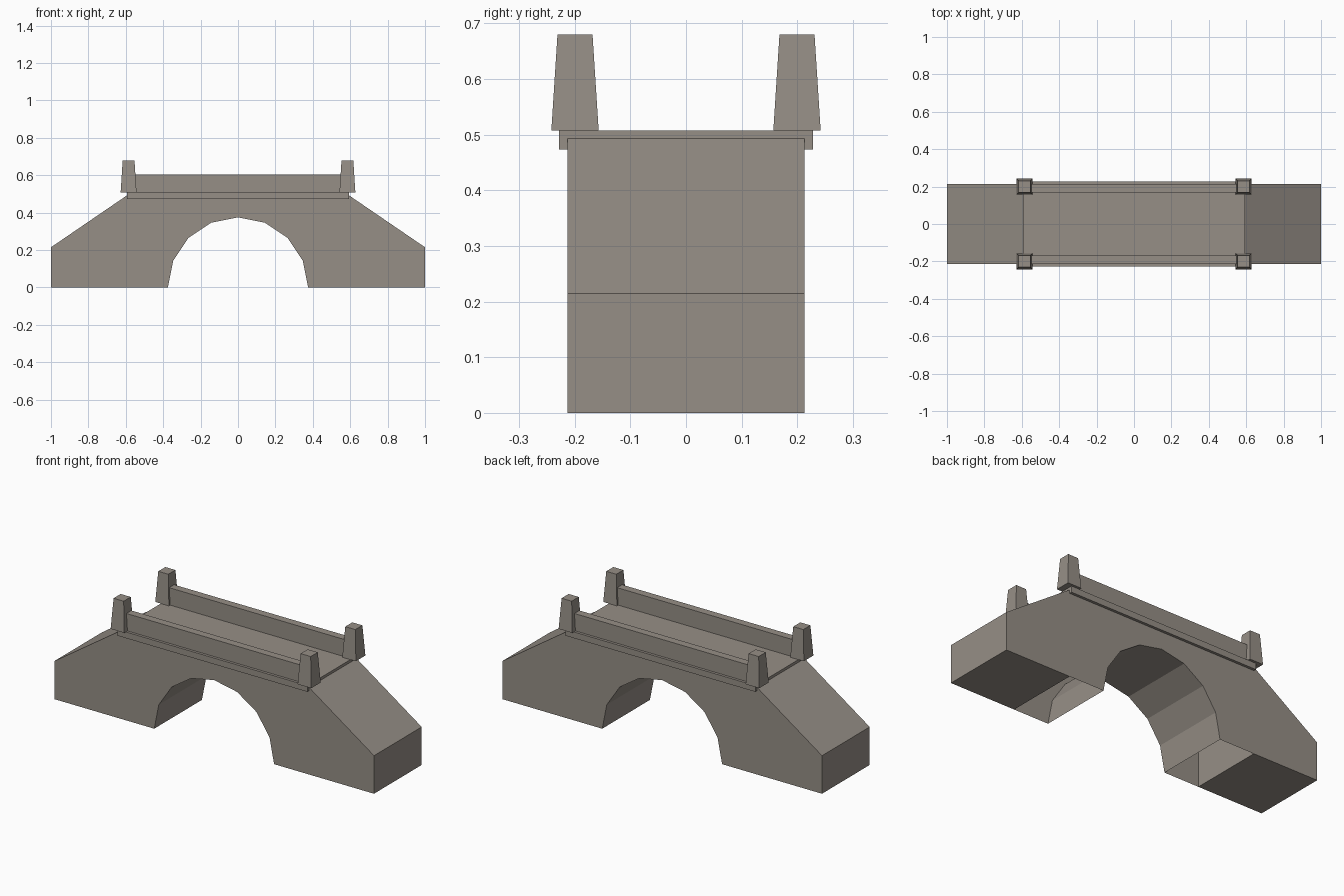
import bpy, bmesh, math

if "Cube" in bpy.data.objects:
    bpy.data.objects.remove(bpy.data.objects["Cube"])

stone = bpy.data.materials.new("warm grey stone")
stone.diffuse_color = (0.305, 0.274, 0.240, 1)
stone.use_nodes = True
stone.node_tree.nodes["Principled BSDF"].inputs["Base Color"].default_value = stone.diffuse_color

HALF_W = 0.213   # half width of the bridge body
TOP_X = 0.593    # where the ramps meet the flat top
TOP_Z = 0.493


def finish(bm, name):
    bmesh.ops.recalc_face_normals(bm, faces=bm.faces[:])
    me = bpy.data.meshes.new(name)
    bm.to_mesh(me)
    bm.free()
    me.materials.append(stone)
    ob = bpy.data.objects.new(name, me)
    bpy.context.collection.objects.link(ob)
    return ob


def prism(name, profile, y0, y1):
    """Extrude an x-z outline from y0 to y1."""
    bm = bmesh.new()
    face = bm.faces.new([bm.verts.new((x, y0, z)) for x, z in profile])
    ext = bmesh.ops.extrude_face_region(bm, geom=[face])
    for v in ext["geom"]:
        if isinstance(v, bmesh.types.BMVert):
            v.co.y = y1
    return finish(bm, name)


def box(name, x0, x1, y0, y1, z0, z1):
    return prism(name, [(x0, z0), (x1, z0), (x1, z1), (x0, z1)], y0, y1)


# Arch span: low-poly half circle opening, hollow and open underneath
R, N = 0.375, 8
arch = [(R * math.cos(math.pi * i / N), R * math.sin(math.pi * i / N))
        for i in range(N + 1)]
outline = [(-TOP_X, 0), (-TOP_X, TOP_Z), (TOP_X, TOP_Z), (TOP_X, 0)] + arch
span = prism("arch_span", outline, -HALF_W, HALF_W)
bm = bmesh.new()
bm.from_mesh(span.data)
open_faces = [f for f in bm.faces
              if all(abs(v.co.z) < 1e-4 for v in f.verts)
              or all(abs(v.co.x) > TOP_X - 1e-4 for v in f.verts)
              and abs(f.normal.x) > 0.9]
bmesh.ops.delete(bm, geom=open_faces, context="FACES")
bm.to_mesh(span.data)
bm.free()

# Solid sloping ramps at both ends
for s, side in ((-1, "left"), (1, "right")):
    prism("ramp_" + side,
          [(s * TOP_X, 0), (s, 0), (s, 0.215), (s * TOP_X, TOP_Z)],
          -HALF_W, HALF_W)

# Deck slab, slightly wider than the body
box("deck_slab", -TOP_X, TOP_X, -0.228, 0.228, 0.473, 0.508)

for sy, row in ((-1, "front"), (1, "back")):
    # Parapet wall between the posts
    box("parapet_" + row, -0.575, 0.575, sy * 0.169, sy * 0.213, 0.508, 0.605)
    # Tapered corner posts
    for sx, side in ((-1, "left"), (1, "right")):
        bm = bmesh.new()
        bmesh.ops.create_cube(bm, size=1)
        for v in bm.verts:
            top = v.co.z > 0
            h = 0.0315 if top else 0.0425
            v.co = (sx * 0.585 + math.copysign(h, v.co.x),
                    sy * 0.1995 + math.copysign(h, v.co.y),
                    0.68 if top else 0.508)
        finish(bm, f"post_{row}_{side}")
